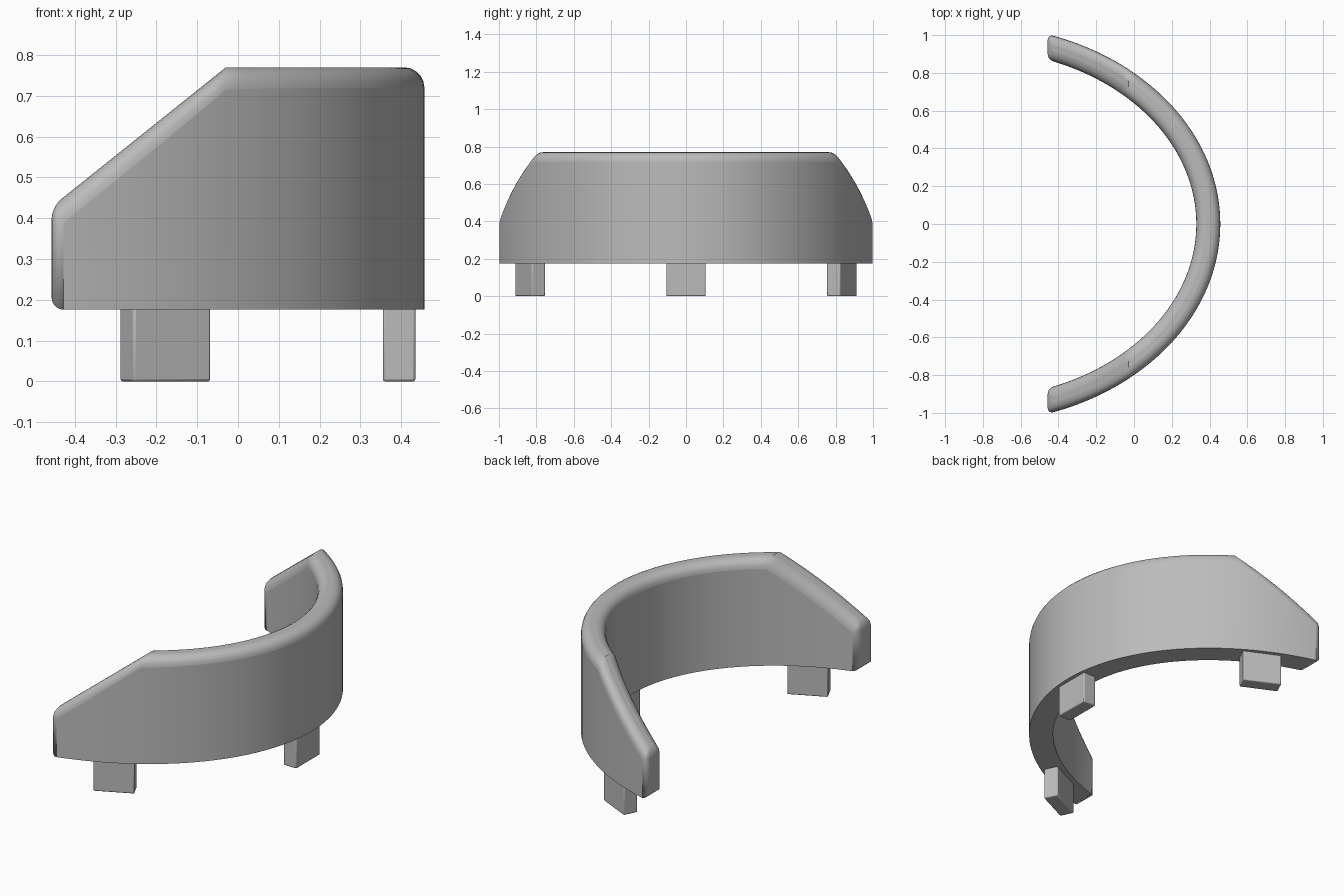
import bpy, bmesh, math

cube = bpy.data.objects.get("Cube")
if cube:
    bpy.data.objects.remove(cube, do_unlink=True)

grey = bpy.data.materials.new("plain_grey")
grey.use_nodes = True
GREY = (0.5, 0.5, 0.5, 1)
grey.diffuse_color = GREY
grey.node_tree.nodes["Principled BSDF"].inputs["Base Color"].default_value = GREY

CX = -0.85                       # centre of the curved plan
END_X, BREAK_X = -0.457, -0.03   # cut ends, start of the slope
BOTTOM, TOP, SLOPE = 0.176, 0.77, 0.8


def finish(bm, name):
    bmesh.ops.recalc_face_normals(bm, faces=bm.faces)
    mesh = bpy.data.meshes.new(name)
    bm.to_mesh(mesh)
    bm.free()
    mesh.materials.append(grey)
    obj = bpy.data.objects.new(name, mesh)
    bpy.context.collection.objects.link(obj)
    return obj


def smooth(obj):
    bpy.ops.object.select_all(action="DESELECT")
    obj.select_set(True)
    bpy.context.view_layer.objects.active = obj
    bpy.ops.object.shade_smooth_by_angle(angle=math.radians(35))


def plan_curve(a, b):
    """Plan points of one wall face, with columns exactly at the slope breaks."""
    end = math.acos((END_X - CX) / a)
    brk = math.acos((BREAK_X - CX) / a)
    stops = [(-end, -brk, 14), (-brk, brk, 44), (brk, end, 14)]
    angles = [s + (e - s) * i / n for s, e, n in stops for i in range(n)] + [end]
    return [(CX + a * math.cos(t), b * math.sin(t)) for t in angles]


def top_height(x):
    return TOP + SLOPE * min(0, x - BREAK_X)


# Curved wall: sweep of four-corner sections, sloping down to both ends
bm = bmesh.new()
weight = bm.edges.layers.float.new("bevel_weight_edge")
sections = []
for (ox, oy), (ix, iy) in zip(plan_curve(1.307, 1.053), plan_curve(1.18, 0.922)):
    corners = [(ox, oy, BOTTOM), (ox, oy, top_height(ox)),
               (ix, iy, top_height(ix)), (ix, iy, BOTTOM)]
    sections.append([bm.verts.new(c) for c in corners])
for s, t in zip(sections, sections[1:]):
    for k in range(4):
        j = (k + 1) % 4
        bm.faces.new((s[k], s[j], t[j], t[k]))
    for k in (1, 2):             # rounded top rims
        bm.edges.get((s[k], t[k]))[weight] = 1.0
for s in (sections[0], sections[-1]):
    for e in bm.faces.new(s).edges:
        e[weight] = 0.6          # rounded ends
wall = finish(bm, "curved_wall")
bevel = wall.modifiers.new("rounded_rims", "BEVEL")
bevel.limit_method = "WEIGHT"
bevel.width = 0.05
bevel.segments = 5
smooth(wall)


# Feet: thin blocks following the wall
def foot(name, x, y, angle):
    bm = bmesh.new()
    bmesh.ops.create_cube(bm, size=1)
    bmesh.ops.scale(bm, vec=(0.08, 0.21, 0.2), verts=bm.verts)
    obj = finish(bm, name)
    obj.location = (x, y, 0.1)
    obj.rotation_euler.z = angle
    edge = obj.modifiers.new("soft_edges", "BEVEL")
    edge.width = 0.006
    edge.segments = 2
    smooth(obj)


foot("middle_foot", 0.395, 0, 0)
for side, label in ((-1, "front"), (1, "back")):
    foot(label + "_foot", -0.178, side * 0.833, side * math.radians(64.5))
